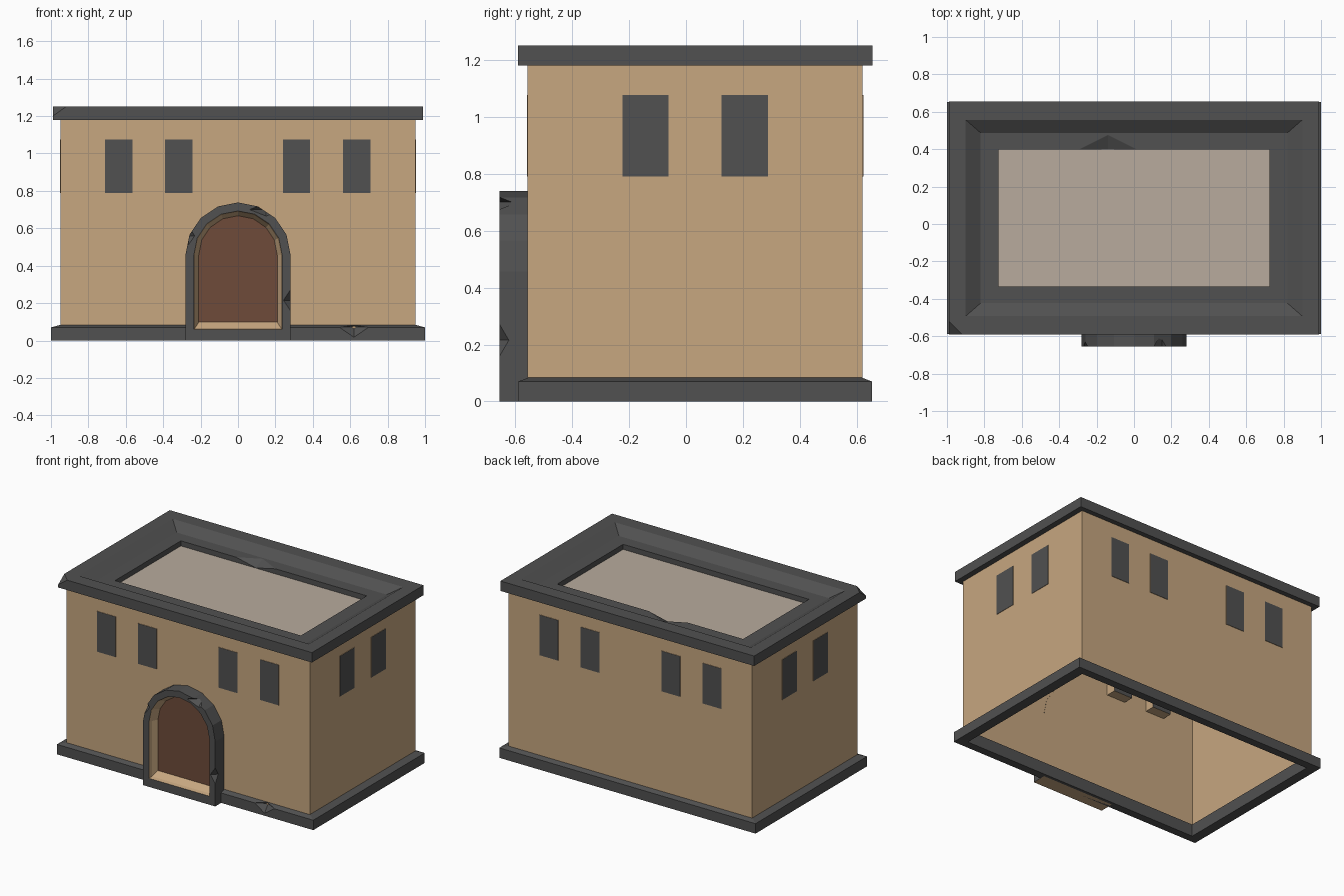
import bpy, bmesh, math
from mathutils import Vector

if "Cube" in bpy.data.objects:
    bpy.data.objects.remove(bpy.data.objects["Cube"])

CY = 0.032          # the building sits slightly behind the origin; the porch sticks out in front


def mat(name, rgb):
    m = bpy.data.materials.new(name)
    m.diffuse_color = (*rgb, 1)
    m.use_nodes = True
    m.node_tree.nodes["Principled BSDF"].inputs["Base Color"].default_value = m.diffuse_color
    return m


STONE = mat("dark stone", (0.082, 0.082, 0.082))
PLASTER = mat("tan plaster", (0.57, 0.385, 0.216))
ROOF = mat("pale roof", (0.48, 0.41, 0.34))
DOOR = mat("brown door", (0.156, 0.07, 0.042))


def finish(name, bm, mats):
    bmesh.ops.recalc_face_normals(bm, faces=bm.faces)
    me = bpy.data.meshes.new(name)
    bm.to_mesh(me)
    bm.free()
    for m in mats:
        me.materials.append(m)
    ob = bpy.data.objects.new(name, me)
    bpy.context.collection.objects.link(ob)
    return ob


def bridge(bm, a, b, mi=0):
    n = len(a)
    return [bm.faces.new((a[i], a[(i + 1) % n], b[(i + 1) % n], b[i])) for i in range(n)
            if not mi] if not mi else [set_mi(bm.faces.new((a[i], a[(i + 1) % n], b[(i + 1) % n], b[i])), mi)
                                       for i in range(n)]


def set_mi(f, mi):
    f.material_index = mi
    return f


def rect_ring(name, section, material, closed=True):
    """Sweep a (half x, half y, z) section around the rectangular plan."""
    bm = bmesh.new()
    loops = [[bm.verts.new((sx * hx, CY + sy * hy, z)) for sx, sy in ((-1, -1), (1, -1), (1, 1), (-1, 1))]
             for hx, hy, z in section]
    for i in range(len(loops) if closed else len(loops) - 1):
        bridge(bm, loops[i], loops[(i + 1) % len(loops)])
    return finish(name, bm, [material])


def chip(ob, places):
    """Knock octahedral chips out of an edge: (centre, half sizes)."""
    for c, h in places:
        bm = bmesh.new()
        for ax in range(3):
            for s in (-1, 1):
                p = Vector(c)
                p[ax] += s * h[ax]
                bm.verts.new(p)
        bmesh.ops.convex_hull(bm, input=bm.verts)
        cutter = finish("chip_cutter", bm, [])
        cutter.hide_render = True
        mod = ob.modifiers.new("chip", 'BOOLEAN')
        mod.operation, mod.solver, mod.object = 'DIFFERENCE', 'EXACT', cutter
        dg = bpy.context.evaluated_depsgraph_get()
        me = bpy.data.meshes.new_from_object(ob.evaluated_get(dg))
        ob.modifiers.clear()
        ob.data = me
        bpy.data.objects.remove(cutter)


# Walls: open shell
rect_ring("walls", [(0.95, 0.5875, 0.03), (0.95, 0.5875, 1.19)], PLASTER, closed=False)

# Plinth with sloping top
plinth = rect_ring("plinth", [(1.0, 0.621, 0), (1.0, 0.621, 0.07), (0.945, 0.583, 0.085),
                              (0.93, 0.565, 0.085), (0.93, 0.565, 0)], STONE)
chip(plinth, [((0.62, -0.59, 0.071), (0.08, 0.04, 0.055))])

# Cornice with inner slope and ledge
cornice = rect_ring("cornice", [(0.99, 0.622, 1.18), (0.99, 0.622, 1.25), (0.9, 0.525, 1.25),
                                (0.82, 0.455, 1.202), (0.725, 0.367, 1.202),
                                (0.725, 0.367, 1.15), (0.93, 0.57, 1.18)], STONE)
chip(cornice, [((-0.99, -0.59, 1.25), (0.07, 0.07, 0.05)),
               ((-0.14, 0.398, 1.203), (0.16, 0.08, 0.036))])

# Roof panel
bm = bmesh.new()
bmesh.ops.create_cube(bm, size=1)
for v in bm.verts:
    v.co = (v.co.x * 1.47, CY + v.co.y * 0.75, 1.16 + v.co.z * 0.012)
finish("roof_panel", bm, [ROOF])


# Windows: dark panes with tan sides reaching into the building
def window(name, centre, half, axis):
    bm = bmesh.new()
    bmesh.ops.create_cube(bm, size=2)
    for v in bm.verts:
        v.co = [c + p * h for c, p, h in zip(centre, v.co, half)]
    bm.normal_update()
    for f in bm.faces:
        f.material_index = 0 if abs(f.normal[axis]) > 0.9 else 1
    finish(name, bm, [STONE, PLASTER])


ZW, HZ, DEPTH = 0.9325, 0.1425, 0.037
for s, side in ((-1, "front"), (1, "back")):
    for x in (-0.638, -0.317, 0.313, 0.635):
        window(side + "_window", (x, CY + s * (0.5905 - DEPTH), ZW), (0.073, DEPTH, HZ), 1)
for s, side in ((-1, "left"), (1, "right")):
    for y in (-0.142, 0.206):
        window(side + "_window", (s * (0.953 - DEPTH), y, ZW), (DEPTH, 0.081, HZ), 0)

# Arched door surround, lining and door, lofted from front-facing arch loops
bm = bmesh.new()


def arch(r, zb, y, spring=0.457):
    pts = [(r, zb)] + [(r * math.cos(a), spring + r * math.sin(a))
                       for a in (math.pi * i / 8 for i in range(9))] + [(-r, zb)]
    return [bm.verts.new((x, y, z)) for x, z in pts]


loops = [arch(0.281, 0, -0.554), arch(0.281, 0, -0.655), arch(0.236, 0.06, -0.655),
         arch(0.23, 0.066, -0.63), arch(0.21, 0.098, -0.592)]
for i, mi in enumerate((0, 0, 1, 1)):
    faces = bridge(bm, loops[i], loops[i + 1], mi)
    if i == 0:
        faces[-1].material_index = 1      # underside
set_mi(bm.faces.new(loops[0]), 1)
set_mi(bm.faces.new(loops[-1]), 2)
doorway = finish("doorway", bm, [STONE, PLASTER, DOOR])
chip(doorway, [((0.282, -0.656, 0.215), (0.04, 0.035, 0.06)),
               ((-0.265, -0.656, 0.56), (0.035, 0.03, 0.05)),
               ((0.15, -0.656, 0.70), (0.09, 0.055, 0.035))])
